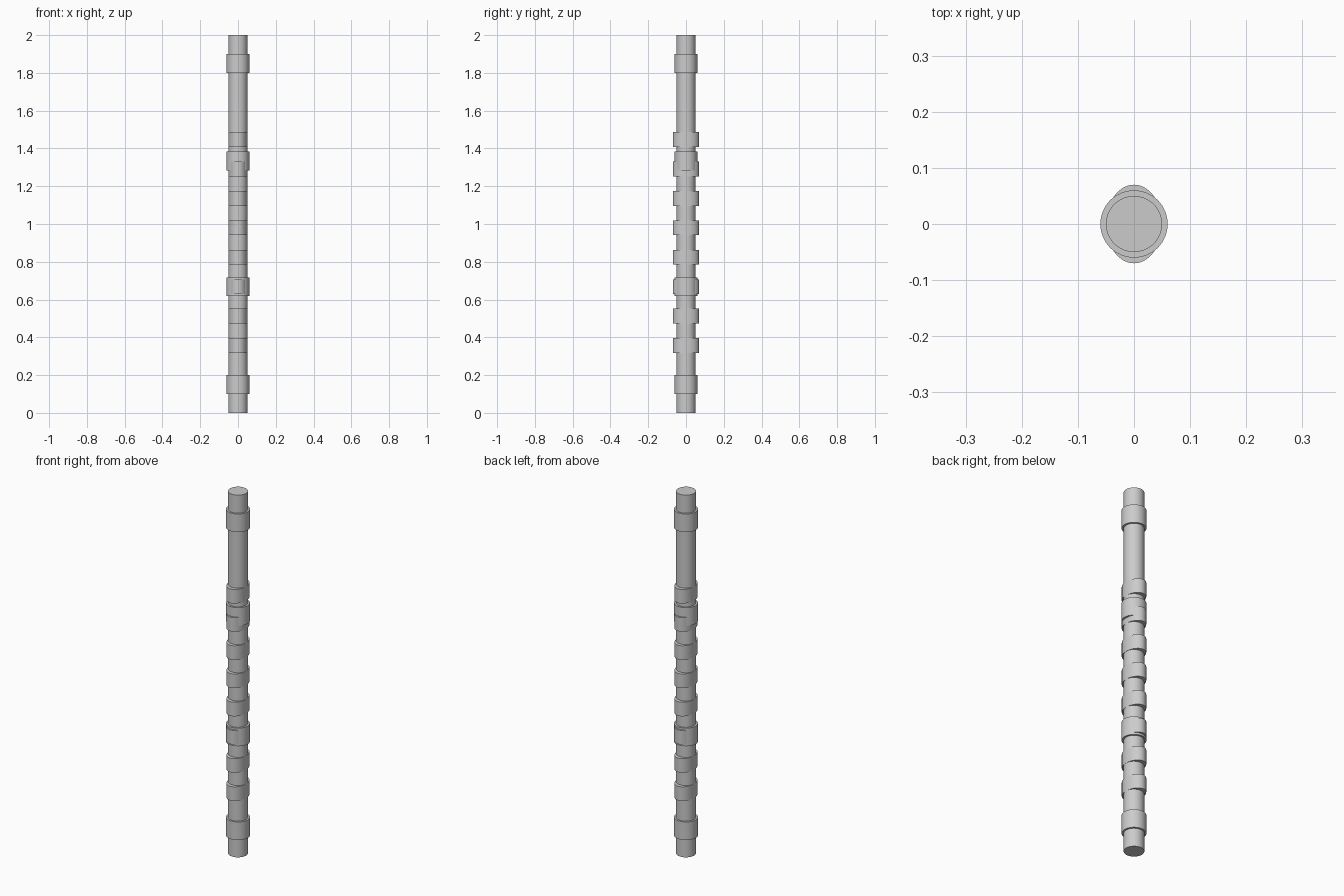
import bpy
import math

cube = bpy.data.objects.get("Cube")
if cube:
    bpy.data.objects.remove(cube, do_unlink=True)

# One plain steel colour
steel = bpy.data.materials.new("steel_grey")
steel.use_nodes = True
colour = (0.6, 0.6, 0.6, 1.0)
steel.diffuse_color = colour
steel.node_tree.nodes["Principled BSDF"].inputs["Base Color"].default_value = colour


def disc(name, z_mid, height, rx, ry):
    """Upright round or oval cylinder centred on the axis."""
    bpy.ops.mesh.primitive_cylinder_add(
        vertices=64, radius=1, depth=height, location=(0, 0, z_mid))
    ob = bpy.context.object
    ob.name = name
    ob.scale = (rx, ry, 1)
    bpy.ops.object.transform_apply(location=False, rotation=False, scale=True)
    bpy.ops.object.shade_smooth_by_angle(angle=math.radians(30))
    ob.data.materials.append(steel)
    return ob


# Main shaft
disc("shaft", 1.0, 2.0, 0.05, 0.05)

# Bearing journals
for i, z in enumerate((0.15, 0.668, 1.333, 1.85)):
    disc(f"bearing_journal_{i + 1}", z, 0.1, 0.06, 0.06)

# Evenly spaced oval cam lobes, long axis front to back
for i in range(8):
    disc(f"cam_lobe_{i + 1}", 0.357 + i * 0.1557, 0.078, 0.0502, 0.07)
